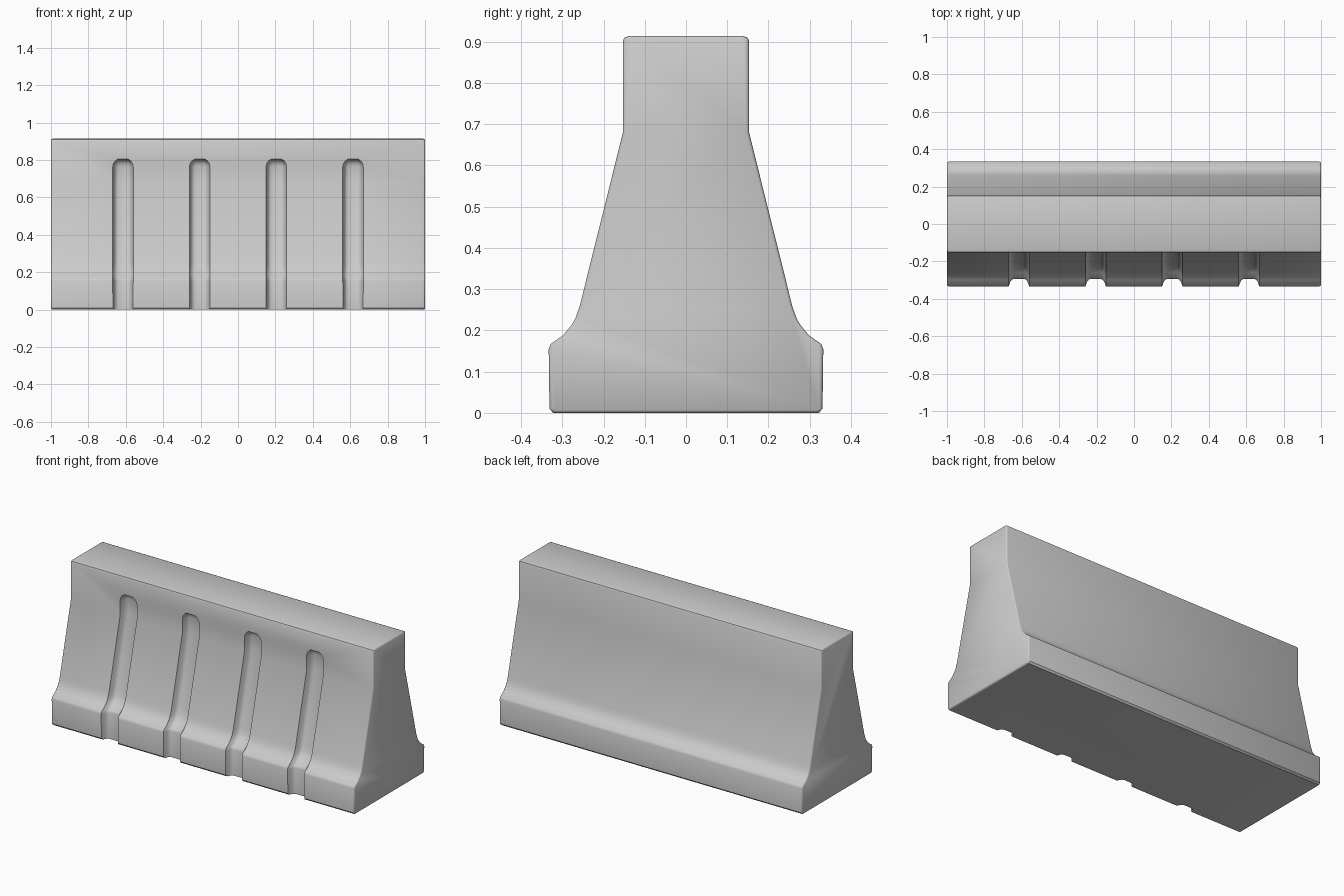
import bpy, bmesh, math

if "Cube" in bpy.data.objects:
    bpy.data.objects.remove(bpy.data.objects["Cube"])

# Right half of the cross-section as (y, z), bottom to top
HALF = [(0.322, 0), (0.331, 0.010), (0.333, 0.155), (0.328, 0.167), (0.298, 0.188),
        (0.276, 0.215), (0.268, 0.230), (0.258, 0.258), (0.153, 0.68),
        (0.153, 0.902), (0.149, 0.910), (0.138, 0.914)]


def loft(name, rings):
    """Closed solid through a list of equal-length point rings."""
    bm = bmesh.new()
    loops = [[bm.verts.new(p) for p in ring] for ring in rings]
    n = len(loops[0])
    for a, b in zip(loops, loops[1:]):
        for i in range(n):
            bm.faces.new((a[i], a[(i + 1) % n], b[(i + 1) % n], b[i]))
    bm.faces.new(loops[0])
    bm.faces.new(loops[-1])
    bmesh.ops.recalc_face_normals(bm, faces=bm.faces)
    mesh = bpy.data.meshes.new(name)
    bm.to_mesh(mesh)
    bm.free()
    ob = bpy.data.objects.new(name, mesh)
    bpy.context.collection.objects.link(ob)
    return ob


def section(x, inset):
    """Full barrier cross-section at x, shrunk slightly for the softened ends."""
    pts = HALF + [(-y, z) for y, z in reversed(HALF)]
    return [(x, y - math.copysign(inset, y), min(max(z, inset), 0.914 - inset))
            for y, z in pts]


# Barrier body with softened ends
barrier = loft("barrier_body", [section(-1, 0.007), section(-0.997, 0.002), section(-0.992, 0),
                                section(0.992, 0), section(0.997, 0.002), section(1, 0.007)])

# Groove cutters that follow the front face and taper into a rounded top
GROOVE = [(0.065, -0.02), (0.055, 0), (0.045, 0.026), (0.036, 0.036), (0.025, 0.040)]
PATH = [(0.333, -0.05, 1, 1)] + [(y, z, 1, 1) for y, z in HALF[2:9]]
PATH += [(0.153, 0.765, 1, 1), (0.153, 0.782, 0.93, 0.92),
         (0.153, 0.796, 0.75, 0.7), (0.153, 0.805, 0.5, 0.1)]
shape = GROOVE + [(-x, d) for x, d in reversed(GROOVE)]
cutters = []
for cx in (-0.615, -0.205, 0.205, 0.615):
    rings = [[(cx + sx * w, -y + (d * k if d > 0 else d), z) for sx, d in shape]
             for y, z, w, k in PATH]
    cutter = loft("groove_cutter", rings)
    cutter.hide_render = True
    cutters.append(cutter)
    cut = barrier.modifiers.new("groove", 'BOOLEAN')
    cut.operation = 'DIFFERENCE'
    cut.solver = 'EXACT'
    cut.object = cutter

# Bake the grooves and remove the cutters
bpy.context.view_layer.update()
graph = bpy.context.evaluated_depsgraph_get()
baked = bpy.data.meshes.new_from_object(barrier.evaluated_get(graph))
barrier.modifiers.clear()
barrier.data = baked
for cutter in cutters:
    bpy.data.objects.remove(cutter)

# Smooth shading with crisp groove edges
bpy.ops.object.select_all(action='DESELECT')
barrier.select_set(True)
bpy.context.view_layer.objects.active = barrier
bpy.ops.object.shade_smooth_by_angle(angle=math.radians(40))
